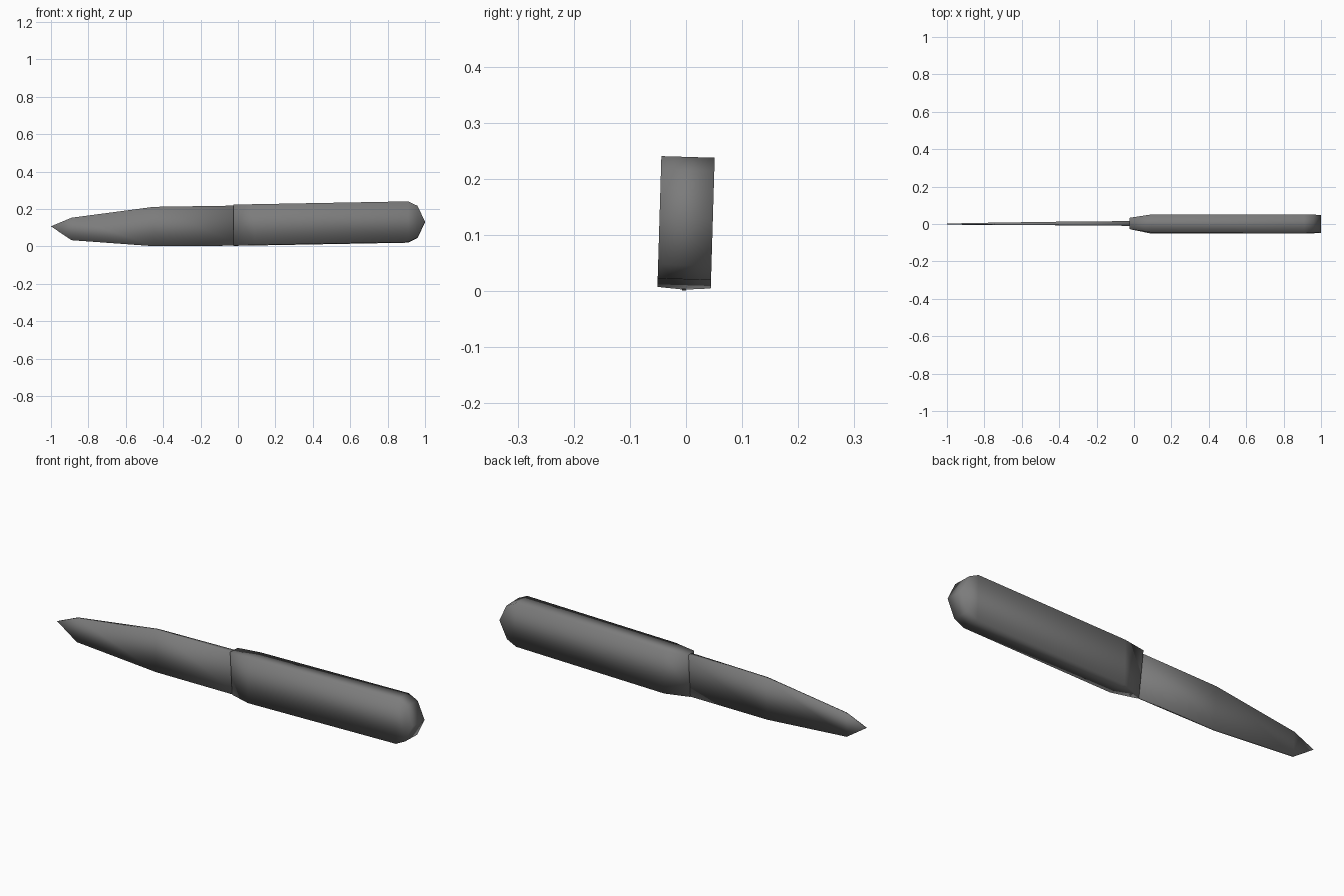
import bpy, bmesh

if "Cube" in bpy.data.objects:
    bpy.data.objects.remove(bpy.data.objects["Cube"])

grey = bpy.data.materials.new("dark_grey")
grey.diffuse_color = (0.2, 0.2, 0.2, 1)
grey.use_nodes = True
grey.node_tree.nodes["Principled BSDF"].inputs["Base Color"].default_value = grey.diffuse_color

ROLL = 0.03  # the knife leans very slightly about its length


def lofted_part(name, stations):
    """Loft four-sided sections: (x, z_low, z_high, half_width_low, half_width_high)."""
    bm = bmesh.new()
    rings = []
    for x, lo, hi, wl, wh in stations:
        ring = []
        for y, z in ((-wl, lo), (wl, lo), (wh, hi), (-wh, hi)):
            ring.append(bm.verts.new((x, y + ROLL * (z - 0.12), z - ROLL * y)))
        rings.append(ring)
    for a, b in zip(rings, rings[1:]):
        for i in range(4):
            j = (i + 1) % 4
            bm.faces.new((a[i], b[i], b[j], a[j]))
    bm.faces.new(rings[0])
    bm.faces.new(rings[-1][::-1])
    # sections of zero height collapse to an edge
    bmesh.ops.remove_doubles(bm, verts=bm.verts, dist=0.0005)
    bmesh.ops.recalc_face_normals(bm, faces=bm.faces)
    mesh = bpy.data.meshes.new(name)
    bm.to_mesh(mesh)
    bm.free()
    mesh.materials.append(grey)
    mesh.shade_smooth()
    ob = bpy.data.objects.new(name, mesh)
    bpy.context.collection.objects.link(ob)
    return ob


# Blade: thin wedge, thicker along the spine
lofted_part("blade", [
    (-1.0, 0.107, 0.107, 0.002, 0.002),
    (-0.89, 0.033, 0.153, 0.002, 0.004),
    (-0.45, 0.001, 0.211, 0.003, 0.009),
    (0.02, 0.004, 0.218, 0.005, 0.013),
])

# Handle: slab with a pinched front and a rounded butt
lofted_part("handle", [
    (-0.025, 0.003, 0.222, 0.007, 0.03),
    (0.09, 0.006, 0.224, 0.0475, 0.0475),
    (0.91, 0.021, 0.239, 0.0475, 0.0475),
    (0.96, 0.046, 0.215, 0.0475, 0.0475),
    (1.0, 0.13, 0.13, 0.0475, 0.0475),
])
